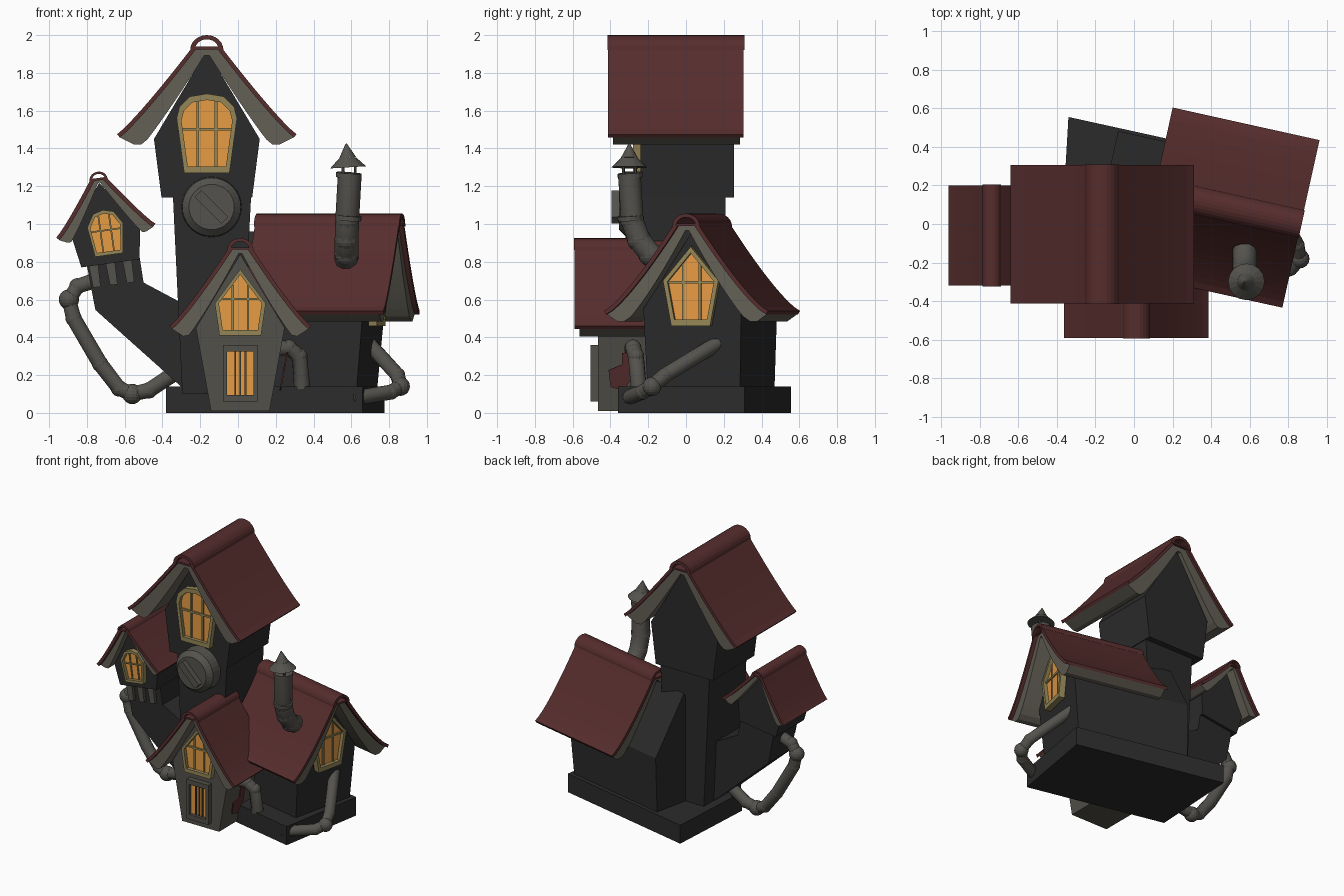
import bpy, bmesh, math
from mathutils import Matrix, Vector

if "Cube" in bpy.data.objects:
    bpy.data.objects.remove(bpy.data.objects["Cube"])


def material(name, r, g, b):
    m = bpy.data.materials.new(name)
    m.use_nodes = True
    m.diffuse_color = (r, g, b, 1)
    bsdf = next(n for n in m.node_tree.nodes if n.type == 'BSDF_PRINCIPLED')
    bsdf.inputs["Base Color"].default_value = (r, g, b, 1)
    bsdf.inputs["Roughness"].default_value = 0.9
    return m


RED = material("roof red", 0.094, 0.026, 0.026)
DARK = material("dark wall", 0.024, 0.024, 0.024)
WOOD = material("weathered wood", 0.125, 0.115, 0.09)
PLANK = material("grey plaster", 0.085, 0.08, 0.067)
METAL = material("pipe grey", 0.09, 0.086, 0.075)
GLASS = material("glowing orange", 0.87, 0.36, 0.065)
FRAME = material("khaki frame", 0.3, 0.24, 0.095)
parts = []


def finish(name, bm, mat, M=Matrix()):
    bmesh.ops.recalc_face_normals(bm, faces=bm.faces)
    me = bpy.data.meshes.new(name)
    bm.to_mesh(me)
    bm.free()
    me.transform(M)
    me.materials.append(mat)
    ob = bpy.data.objects.new(name, me)
    bpy.context.collection.objects.link(ob)
    parts.append(ob)
    return ob


def prism(name, pts, y0, y1, mat, M=Matrix(), lean=0):
    """Extrude an x-z outline along y; lean pulls the foot of the front back."""
    bm = bmesh.new()
    low = min(z for x, z in pts)
    a = [bm.verts.new((x, y0 + (lean if z == low else 0), z)) for x, z in pts]
    b = [bm.verts.new((x, y1, z)) for x, z in pts]
    bm.faces.new(a)
    bm.faces.new(b)
    for i in range(len(a)):
        j = (i + 1) % len(a)
        bm.faces.new((a[i], a[j], b[j], b[i]))
    return finish(name, bm, mat, M)


def band(name, outer, inner, y0, y1, mat, M, closed=False):
    """Extrude the strip between two matching x-z outlines along y."""
    bm = bmesh.new()
    rows = [[bm.verts.new((x, y, z)) for x, z in line]
            for line, y in ((outer, y0), (outer, y1), (inner, y1), (inner, y0))]
    n = len(outer)
    for i in range(n if closed else n - 1):
        j = (i + 1) % n
        for r in range(4):
            s = (r + 1) % 4
            bm.faces.new((rows[r][i], rows[r][j], rows[s][j], rows[s][i]))
    if not closed:
        bm.faces.new([r[0] for r in rows])
        bm.faces.new([r[-1] for r in rows])
    return finish(name, bm, mat, M)


def mirrored(half):
    """Complete a right half outline that starts on the centre line."""
    return [(-x, z) for x, z in reversed(half[1:])] + half


def roof(name, W, eave, top, y0, y1, M, power=1.2, board=0.13, ridge=0.075, drop=0.055):
    n = 12
    crest = top - 0.7 * ridge
    start = 0.85 * ridge
    rise, run = crest - eave, W - start

    def layer(thin, thick):
        pts = []
        for i in range(n + 1):
            t = i / n
            x, z = start + run * t, eave + rise * (1 - t) ** power
            slope = rise * power * max(1 - t, 0.03) ** (power - 1) / run
            k = (thin + (thick - thin) * t) / math.hypot(slope, 1)
            pts.append((max(x - slope * k, 0.004 * (i + 1)), max(z - k, eave - drop)))
        return mirrored([(0, pts[0][1])] + pts)

    band(name + "_tiles", layer(0, 0), layer(0.022, 0.022), y0, y1, RED, M)
    band(name + "_boards", layer(0.022, 0.022), layer(board * 0.55, board),
         y0 + 0.025, y1 - 0.02, WOOD, M)
    # rolled ridge cap
    arcs = [[(r * math.cos(a), crest - 0.2 * ridge + 0.9 * r * math.sin(a))
             for a in (math.pi * i / 12 for i in range(13))]
            for r in (ridge, ridge * 0.72)]
    band(name + "_ridge", arcs[0], arcs[1], y0 - 0.004, y1 + 0.004, RED, M)


def house_wall(name, foot, head, z0, z1, peak, y0, y1, mat, M, lean=0):
    prism(name, [(-foot, z0), (foot, z0), (head, z1), (0, peak), (-head, z1)],
          y0, y1, mat, M, lean)


def span(pts, u, axis):
    """Extent of an outline along one axis where the other equals u."""
    hits = []
    for p, q in zip(pts, pts[1:] + pts[:1]):
        a, b = p[1 - axis], q[1 - axis]
        if (a - u) * (b - u) <= 0 and a != b:
            hits.append(p[axis] + (q[axis] - p[axis]) * (u - a) / (b - a))
    return min(hits), max(hits)


def window(name, half, y, M, frame=FRAME, border=0.16, bars=(-0.3, 0.3), cross=0.55):
    pts = mirrored(half)
    zs = [z for x, z in pts]
    mid = (min(zs) + max(zs)) / 2
    inner = [(x * (1 - border), mid + (z - mid) * (1 - border)) for x, z in pts]
    wide = max(x for x, z in pts)
    prism(name + "_glass", inner, y - 0.008, y + 0.01, GLASS, M)
    band(name + "_frame", pts, inner, y - 0.035, y + 0.01, frame, M, closed=True)
    b = wide * 0.045
    for s in bars:
        lo, hi = span(inner, s * wide, 1)
        x = s * wide
        prism(name + "_bar", [(x - b, lo), (x + b, lo), (x + b, hi), (x - b, hi)],
              y - 0.016, y, frame, M)
    if cross:
        z = min(zs) + cross * (max(zs) - min(zs))
        lo, hi = span(inner, z, 0)
        prism(name + "_crossbar", [(lo, z - b), (hi, z - b), (hi, z + b), (lo, z + b)],
              y - 0.018, y, frame, M)


def tube(name, pts, r, elbows=()):
    """Bent pipe with rounded joints, swollen at the listed elbows."""
    cu = bpy.data.curves.new(name, 'CURVE')
    cu.dimensions = '3D'
    cu.bevel_depth = r
    cu.bevel_resolution = 3
    cu.use_fill_caps = True
    sp = cu.splines.new('POLY')
    sp.points.add(len(pts) - 1)
    for p, co in zip(sp.points, pts):
        p.co = (*co, 1)
    tmp = bpy.data.objects.new(name, cu)
    bm = bmesh.new()
    bm.from_mesh(tmp.to_mesh())
    tmp.to_mesh_clear()
    bpy.data.objects.remove(tmp)
    for i in range(1, len(pts) - 1):
        bmesh.ops.create_uvsphere(bm, u_segments=16, v_segments=10,
                                  radius=r * (1.25 if i in elbows else 1.01),
                                  matrix=Matrix.Translation(pts[i]))
    finish(name, bm, METAL)


def cone(name, p, q, r1, r2, mat, sides=16):
    p, q = Vector(p), Vector(q)
    bm = bmesh.new()
    turn = (q - p).to_track_quat('Z', 'Y').to_matrix().to_4x4()
    bmesh.ops.create_cone(bm, cap_ends=True, segments=sides, radius1=r1, radius2=r2,
                          depth=(q - p).length, matrix=Matrix.Translation((p + q) / 2) @ turn)
    finish(name, bm, mat)


# stone base, a skewed slab laid flat
flat = Matrix.Rotation(-math.pi / 2, 4, 'X')
prism("base_slab", [(-0.38, -0.13), (0.66, -0.36), (0.775, 0.31), (-0.34, 0.555)],
      -0.14, 0, DARK, flat)

# tower
T = Matrix.Translation((-0.165, 0, 0))
prism("tower_shaft", [(-0.13, 0.1), (0.18, 0.1), (0.235, 1.16), (-0.18, 1.16)],
      -0.235, 0.21, DARK, T)
house_wall("tower_house", 0.24, 0.28, 1.14, 1.45, 1.92, -0.24, 0.255, DARK, T)
roof("tower_roof", 0.475, 1.475, 2.0, -0.412, 0.305, T, 1.12, 0.14, 0.088)
window("tower_window", [(0, 1.69), (0.09, 1.675), (0.145, 1.62), (0.16, 1.56), (0.12, 1.27)],
       -0.245, T)

# round vent on the tower
cone("vent_drum", (-0.14, -0.22, 1.09), (-0.14, -0.32, 1.09), 0.16, 0.155, METAL, 32)
cone("vent_dome", (-0.14, -0.32, 1.09), (-0.14, -0.355, 1.09), 0.155, 0.12, METAL, 32)
handle = Matrix.Translation((-0.14, 0, 1.09)) @ Matrix.Rotation(math.radians(45), 4, 'Y')
prism("vent_handle", [(-0.1, -0.025), (0.1, -0.025), (0.1, 0.025), (-0.1, 0.025)],
      -0.395, -0.35, METAL, handle)

# side house turned towards the right
S = Matrix.Translation((0.485, 0.085, 0)) @ Matrix.Rotation(math.radians(77.5), 4, 'Z')
house_wall("side_house_wall", 0.25, 0.265, 0.1, 0.55, 0.96, -0.24, 0.64, DARK, S, 0.04)
roof("side_roof", 0.445, 0.54, 1.055, -0.39, 0.39, S, 1.25, 0.12)
window("side_window", [(0, 0.88), (0.15, 0.7), (0.105, 0.46)], -0.245, S)

# porch house
P = Matrix.Translation((0.012, 0, 0))
house_wall("porch_wall", 0.155, 0.235, 0.01, 0.45, 0.84, -0.465, -0.05, PLANK, P)
roof("porch_roof", 0.375, 0.46, 0.925, -0.59, -0.1, P, 1.15, 0.11, 0.07)
window("porch_window", [(0, 0.76), (0.135, 0.58), (0.11, 0.41)], -0.47, P)
window("door", [(0, 0.36), (0.092, 0.36), (0.092, 0.06)], -0.47, P, PLANK, 0.24,
       (-0.3, 0, 0.3), None)

# peeling red patch on the porch side
patch = Matrix.Translation((0.202, 0, 0)) @ Matrix.Rotation(math.radians(10.3), 4, 'Y') \
    @ Matrix.Rotation(math.pi / 2, 4, 'Z')
prism("red_patch", [(-0.4, 0.14), (-0.33, 0.12), (-0.28, 0.2), (-0.29, 0.33),
                    (-0.34, 0.32), (-0.34, 0.26), (-0.41, 0.23)], -0.004, 0.004, RED, patch)

# leaning arm and hanging turret
prism("leaning_arm", [(-0.8, 0.78), (-0.755, 0.545), (-0.28, 0.12), (-0.2, 0.12),
                      (-0.2, 0.53), (-0.5, 0.69), (-0.52, 0.82)], -0.19, 0.09, DARK)
H = Matrix.Translation((-0.70, -0.06, 0.965)) @ Matrix.Rotation(math.radians(-8), 4, 'Y')
house_wall("turret_wall", 0.155, 0.185, -0.175, 0, 0.255, -0.17, 0.17, DARK, H)
roof("turret_roof", 0.265, 0, 0.315, -0.26, 0.26, H, 1.12, 0.08, 0.048, 0.035)
window("turret_window", [(0, 0.11), (0.055, 0.095), (0.095, 0.03), (0.075, -0.13)], -0.175, H)
for x in (-0.09, 0, 0.09):
    prism("turret_bracket", [(x - 0.025, -0.175), (x + 0.025, -0.175), (x + 0.022, -0.29),
                             (x - 0.018, -0.29)], -0.155, -0.12, METAL, H)

# drain pipes
tube("left_pipe", [(-0.76, -0.05, 0.7), (-0.85, -0.05, 0.67), (-0.895, -0.05, 0.6),
                   (-0.87, -0.05, 0.5), (-0.73, -0.05, 0.26), (-0.63, -0.05, 0.13),
                   (-0.56, -0.05, 0.1), (-0.47, -0.05, 0.12), (-0.29, -0.05, 0.24)],
     0.043, (2, 6))
tube("right_pipe", [(0.69, 0.17, 0.37), (0.845, -0.11, 0.2), (0.86, -0.18, 0.14),
                    (0.81, -0.23, 0.11), (0.6, -0.32, 0.075)], 0.04, (2,))
tube("porch_pipe", [(0.17, -0.29, 0.34), (0.27, -0.28, 0.345), (0.325, -0.265, 0.3),
                    (0.34, -0.25, 0.13)], 0.043)

# chimney with a pointed cap
tube("chimney_pipe", [(0.575, -0.13, 0.81), (0.575, -0.19, 0.84), (0.575, -0.25, 0.92),
                      (0.578, -0.285, 1.02), (0.592, -0.3, 1.27)], 0.063)
for z, r in ((1.02, 0.067), (1.245, 0.067)):
    cone("chimney_collar", (0.585, -0.294, z), (0.587, -0.296, z + 0.025), r, r, METAL)
for i in range(4):
    a = math.pi * (i / 2 + 0.25)
    x, y = 0.588 + 0.045 * math.cos(a), -0.3 + 0.045 * math.sin(a)
    cone("cap_post", (x, y, 1.26), (x, y, 1.32), 0.008, 0.008, METAL, 6)
cone("cap_brim", (0.583, -0.3, 1.3), (0.58, -0.3, 1.35), 0.095, 0.045, METAL)
cone("cap_tip", (0.58, -0.3, 1.35), (0.573, -0.3, 1.425), 0.045, 0.004, METAL)

# soft shading on curved parts, sharp edges kept
for ob in bpy.context.view_layer.objects:
    ob.select_set(ob in parts)
bpy.context.view_layer.objects.active = parts[0]
bpy.ops.object.shade_smooth_by_angle(angle=math.radians(30))
